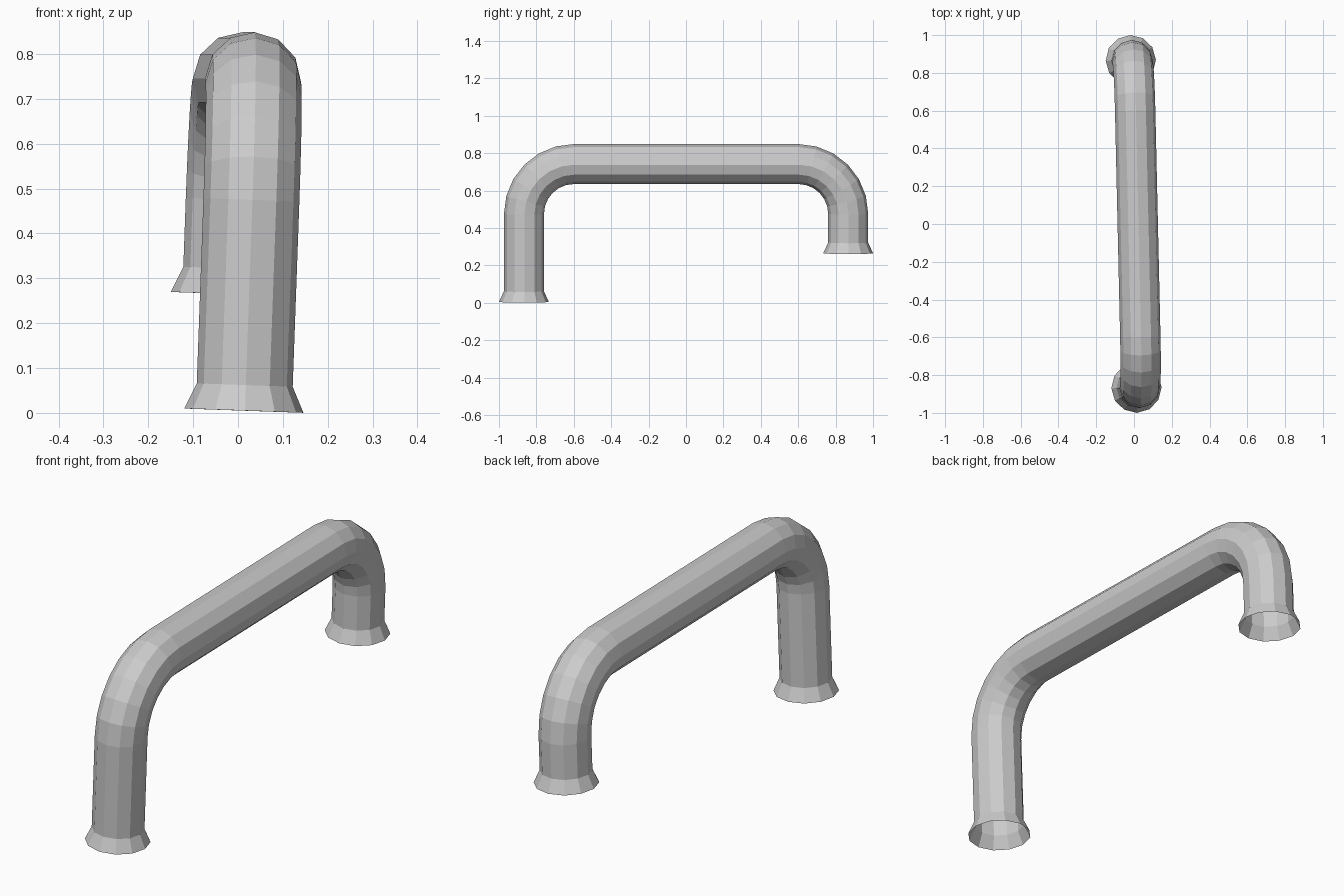
import bpy, bmesh
from math import sin, cos, pi, atan
from mathutils import Vector, Matrix

if "Cube" in bpy.data.objects:
    bpy.data.objects.remove(bpy.data.objects["Cube"])

SIDES, BEND_STEPS = 12, 6
R, FLARE = 0.107, 0.133
LEG_Y, BAR_Z, BEND_R = 0.867, 0.737, 0.267
FLARE_H = 0.057


def leg_stations(side, foot_z):
    """Ring stations (y, z, angle of ring plane, radius) from foot to end of bend."""
    rows = [(side * LEG_Y, foot_z, 0, FLARE), (side * LEG_Y, foot_z + FLARE_H, 0, R)]
    for i in range(BEND_STEPS + 1):
        a = pi / 2 * i / BEND_STEPS
        y = side * (LEG_Y - BEND_R + BEND_R * cos(a))
        z = BAR_Z - BEND_R + BEND_R * sin(a)
        rows.append((y, z, side * a, R))
    return rows


# front leg (long), then back leg (short) reversed; the bar bridges the bends
stations = leg_stations(-1, 0.0) + leg_stations(1, 0.26)[::-1]

bm = bmesh.new()
rings = []
for k, (y, z, a, r) in enumerate(stations):
    # keep the outer side of the bend continuous along the whole tube
    side = -1 if k < len(stations) // 2 else 1
    outward = Vector((0, side * cos(a), side * sin(a)))
    ring = []
    for i in range(SIDES):
        t = 2 * pi * i / SIDES
        p = Vector((r * cos(t), y, z)) + outward * (r * sin(t))
        ring.append(bm.verts.new(p))
    # outward axis must always point away from the handle's inside
    if outward.z < -1e-6 or (abs(outward.z) < 1e-6 and outward.y * side < 0):
        ring = [ring[-i % SIDES] for i in range(SIDES)]
    rings.append(ring)

# tube walls, open at both feet
for lo, hi in zip(rings, rings[1:]):
    for i in range(SIDES):
        j = (i + 1) % SIDES
        bm.faces.new((lo[i], lo[j], hi[j], hi[i]))
bmesh.ops.recalc_face_normals(bm, faces=bm.faces)

# slight lean and turn of the whole handle
bm.transform(Matrix.Translation((-0.0067, 0, 0.005))
             @ Matrix.Rotation(atan(0.0227), 4, 'Z')
             @ Matrix.Rotation(atan(0.036), 4, 'Y'))

mesh = bpy.data.meshes.new("pipe_handle")
bm.to_mesh(mesh)
bm.free()
bpy.context.collection.objects.link(bpy.data.objects.new("pipe_handle", mesh))
